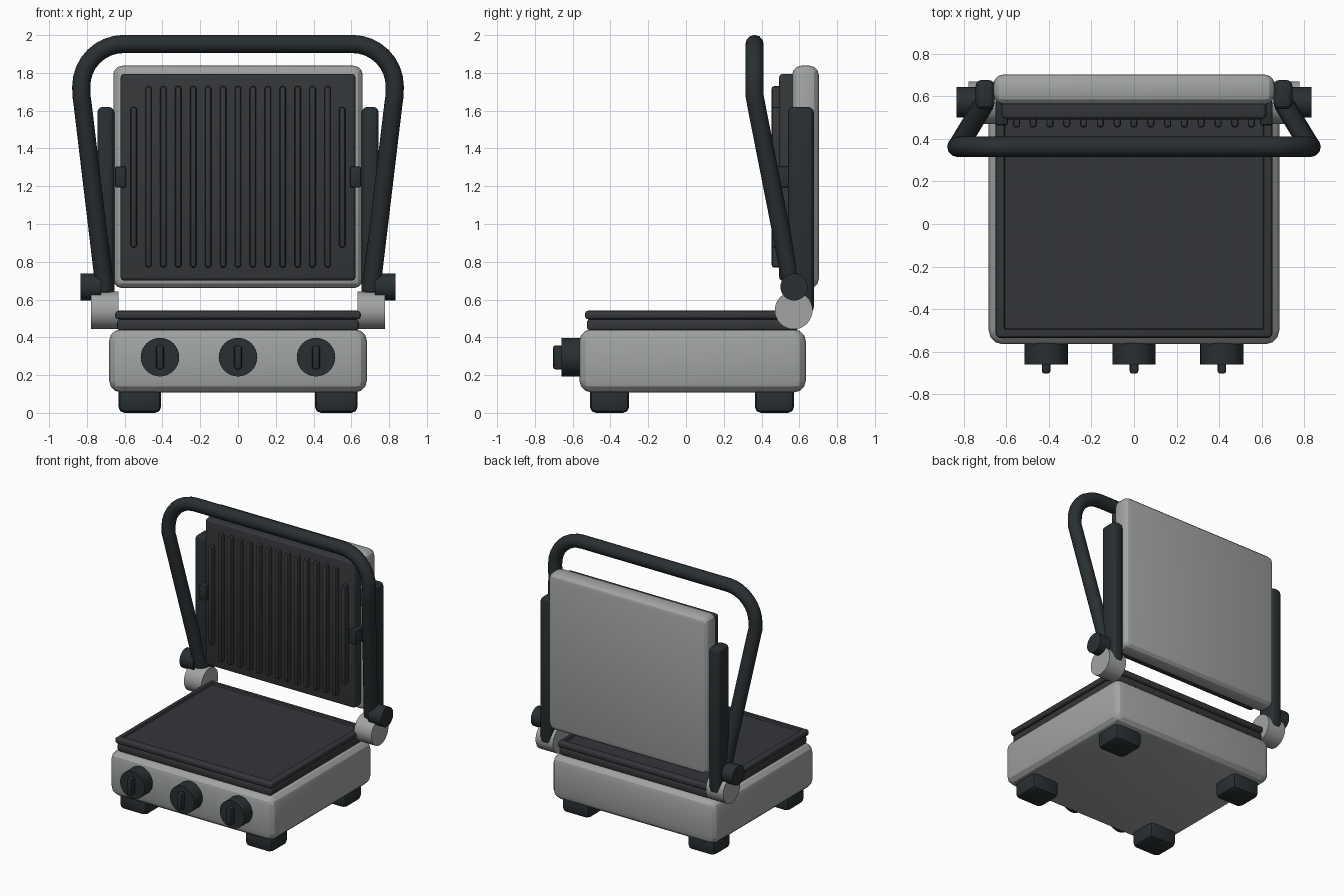
import bpy, bmesh, math
from mathutils import Vector, Matrix

if "Cube" in bpy.data.objects:
    bpy.data.objects.remove(bpy.data.objects["Cube"])


def material(name, rgb):
    m = bpy.data.materials.new(name)
    m.diffuse_color = (*rgb, 1)
    m.use_nodes = True
    m.node_tree.nodes["Principled BSDF"].inputs["Base Color"].default_value = m.diffuse_color
    return m


DARK = material("dark_plastic", (0.022, 0.028, 0.031))
PLATE = material("cast_plate", (0.034, 0.037, 0.041))
METAL = material("brushed_metal", (0.36, 0.37, 0.37))


def finish(name, bm, mat, smooth=True):
    me = bpy.data.meshes.new(name)
    bmesh.ops.recalc_face_normals(bm, faces=bm.faces)
    bm.to_mesh(me)
    bm.free()
    me.materials.append(mat)
    ob = bpy.data.objects.new(name, me)
    bpy.context.collection.objects.link(ob)
    if smooth:
        bpy.context.view_layer.objects.active = ob
        ob.select_set(True)
        bpy.ops.object.shade_smooth_by_angle(angle=math.radians(25))
        ob.select_set(False)
    return ob


def box_bm(xs, ys, zs, bevel, seg):
    bm = bmesh.new()
    bmesh.ops.create_cube(bm, size=1)
    lo, hi = Vector((xs[0], ys[0], zs[0])), Vector((xs[1], ys[1], zs[1]))
    for v in bm.verts:
        v.co = Vector(((lo + hi)[i] / 2 + v.co[i] * (hi - lo)[i] for i in range(3)))
    if bevel:
        bmesh.ops.bevel(bm, geom=bm.edges[:], offset=bevel, segments=seg,
                        profile=0.5, affect='EDGES', clamp_overlap=True)
    return bm


def box(name, xs, ys, zs, mat, bevel=0.02, seg=2):
    return finish(name, box_bm(xs, ys, zs, bevel, seg), mat)


def cylinder(name, centre, r, depth, axis, mat, sides=32, bevel=0.0):
    bm = bmesh.new()
    rot = Matrix.Rotation(math.pi / 2, 4, 'Y' if axis == 'X' else 'X')
    bmesh.ops.create_cone(bm, cap_ends=True, segments=sides, radius1=r, radius2=r,
                          depth=depth, matrix=Matrix.Translation(centre) @ rot)
    if bevel:
        rims = [e for e in bm.edges if any(len(f.verts) > 4 for f in e.link_faces)]
        bmesh.ops.bevel(bm, geom=rims, offset=bevel, segments=1, affect='EDGES')
    return finish(name, bm, mat)


# Base housing and feet
box("base_housing", (-0.683, 0.683), (-0.565, 0.635), (0.108, 0.443), METAL, 0.065, 3)
for x in (-0.52, 0.52):
    for y in (-0.405, 0.468):
        box("foot", (x - 0.113, x + 0.113), (y - 0.104, y + 0.104), (0, 0.14), DARK, 0.032, 2)

# Front control knobs with grips
for x in (-0.413, 0, 0.413):
    cylinder("control_knob", (x, -0.605, 0.295), 0.102, 0.11, 'Y', DARK)
    box("knob_grip", (x - 0.02, x + 0.02), (-0.703, -0.64), (0.23, 0.358), DARK, 0.012, 2)

# Lower griddle: tray and rimmed flat plate
box("griddle_tray", (-0.64, 0.64), (-0.525, 0.595), (0.435, 0.497), PLATE, 0.02, 3)
bm = box_bm((-0.65, 0.65), (-0.535, 0.605), (0.495, 0.541), 0.018, 3)
top = max(bm.faces, key=lambda f: f.calc_center_median().z + f.calc_area())
bmesh.ops.inset_region(bm, faces=[top], thickness=0.03)
bmesh.ops.inset_region(bm, faces=[top], thickness=0.008, depth=-0.012)
finish("griddle_plate", bm, PLATE)

# Raised lid and ribbed grill plate
box("lid_shell", (-0.66, 0.66), (0.562, 0.703), (0.66, 1.838), METAL, 0.048, 3)
box("grill_plate", (-0.622, 0.622), (0.492, 0.60), (0.70, 1.795), PLATE, 0.022, 3)
for i in range(-7, 8):
    outer = abs(i) == 7
    x = math.copysign(0.552, i) if outer else i * 0.079
    z = (0.875, 1.62) if outer else (0.77, 1.73)
    box("grill_rib", (x - 0.017, x + 0.017), (0.453, 0.51), z, PLATE, 0.014, 2)

# Side parts, mirrored left and right
for s in (-1, 1):
    def span(a, b):
        return tuple(sorted((s * a, s * b)))
    box("plate_clip", span(0.592, 0.652), (0.463, 0.58), (1.192, 1.305), DARK, 0.012, 2)
    box("lid_arm", span(0.655, 0.745), (0.54, 0.677), (0.53, 1.62), DARK, 0.03, 3)
    cylinder("hinge_barrel", (s * 0.705, 0.57, 0.543), 0.1, 0.144, 'X', METAL)
    cylinder("pivot_knob", (s * 0.78, 0.572, 0.667), 0.072, 0.11, 'X', DARK)

# Carrying handle: one swept tube
R = 0.225
half = [Vector((0.705, 0.565, 0.65)), Vector((0.822, 0.372, 1.63)), Vector((0.829, 0.363, 1.68))]
for k in range(9):
    a = math.pi / 2 * k / 8
    half.append(Vector((0.605 + R * math.cos(a), 0.363, 1.728 + R * math.sin(a))))
path = half + [Vector((-p.x, p.y, p.z)) for p in reversed(half)]
cu = bpy.data.curves.new("handle", 'CURVE')
cu.dimensions = '3D'
cu.bevel_depth = 0.048
cu.bevel_resolution = 4
cu.use_fill_caps = True
sp = cu.splines.new('POLY')
sp.points.add(len(path) - 1)
for pt, p in zip(sp.points, path):
    pt.co = (*p, 1)
cu.materials.append(DARK)
bpy.context.collection.objects.link(bpy.data.objects.new("handle", cu))
